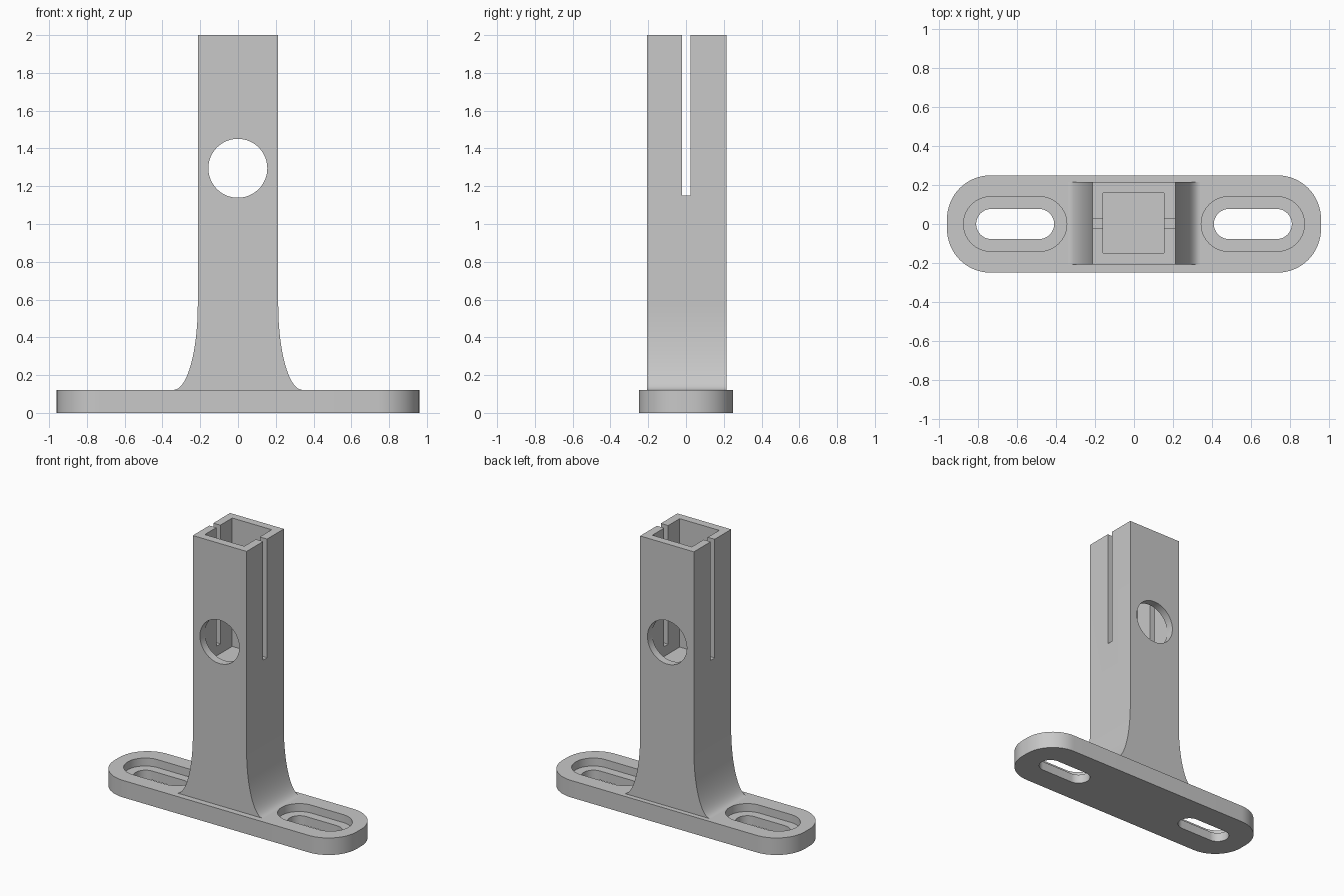
import bpy
import bmesh
from math import sin, cos, pi, radians

old = bpy.data.objects.get("Cube")
if old:
    bpy.data.objects.remove(old, do_unlink=True)

grey = bpy.data.materials.new("plain grey")
grey.use_nodes = True
grey.diffuse_color = (0.58, 0.58, 0.58, 1)
grey.node_tree.nodes["Principled BSDF"].inputs["Base Color"].default_value = (0.58, 0.58, 0.58, 1)


def prism(name, outline, depth):
    """Closed solid from a list of 3D points, extruded along a vector."""
    bm = bmesh.new()
    face = bm.faces.new([bm.verts.new(p) for p in outline])
    ext = bmesh.ops.extrude_face_region(bm, geom=[face])["geom"]
    bmesh.ops.translate(bm, vec=depth, verts=[v for v in ext if isinstance(v, bmesh.types.BMVert)])
    bmesh.ops.recalc_face_normals(bm, faces=bm.faces)
    mesh = bpy.data.meshes.new(name)
    bm.to_mesh(mesh)
    bm.free()
    mesh.materials.append(grey)
    obj = bpy.data.objects.new(name, mesh)
    bpy.context.collection.objects.link(obj)
    return obj


def rounded(name, cx, hx, hy, r, z0, z1, cy=0.0, steps=16):
    """Rounded rectangle plate; r equal to hy gives a stadium."""
    pts = []
    for q, (sx, sy) in enumerate([(1, 1), (-1, 1), (-1, -1), (1, -1)]):
        for i in range(steps + 1):
            a = (q + i / steps) * pi / 2
            pts.append((cx + sx * (hx - r) + r * cos(a), cy + sy * (hy - r) + r * sin(a), z0))
    return prism(name, pts, (0, 0, z1 - z0))


def box(name, x0, x1, y0, y1, z0, z1):
    return prism(name, [(x0, y0, z0), (x1, y0, z0), (x1, y1, z0), (x0, y1, z0)], (0, 0, z1 - z0))


def carve(obj, cutters):
    """Subtract the cutters, bake the result and drop the helpers."""
    for c in cutters:
        c.hide_render = True
        mod = obj.modifiers.new("cut", "BOOLEAN")
        mod.operation = "DIFFERENCE"
        mod.solver = "EXACT"
        mod.object = c
    graph = bpy.context.evaluated_depsgraph_get()
    mesh = bpy.data.meshes.new_from_object(obj.evaluated_get(graph))
    obj.modifiers.clear()
    obj.data = mesh
    for c in cutters:
        bpy.data.objects.remove(c, do_unlink=True)


# Base plate with a counterbored mounting slot on each side
PLATE = 0.122
base = rounded("base_plate", 0, 0.96, 0.25, 0.225, 0, PLATE)
cutters = []
for s in (-1, 1):
    cutters.append(rounded("recess_cutter", s * 0.61, 0.265, 0.14, 0.1399, 0.065, 0.2))
    cutters.append(rounded("slot_cutter", s * 0.61, 0.2, 0.077, 0.0769, -0.1, 0.2))
carve(base, cutters)

# Square post, flaring out into the plate on both sides
HALF, FOOT, RISE = 0.213, 0.34, 0.45
flare = [(FOOT, PLATE - 0.02)]
for i in range(25):
    a = i / 24 * pi / 2
    flare.append((FOOT - (FOOT - HALF) * sin(a), PLATE + RISE * (1 - cos(a))))
flare.append((HALF, 2.0))
profile = flare + [(-x, z) for x, z in reversed(flare)]
post = prism("post", [(x, -0.207, z) for x, z in profile], (0, 0.422, 0))

# Socket, side slits and round cross hole
hole = [(-0.001 + 0.156 * cos(i * pi / 32), -0.4, 1.295 + 0.156 * sin(i * pi / 32)) for i in range(64)]
carve(post, [
    box("socket_cutter", -0.158, 0.155, -0.15, 0.16, 1.08, 2.2),
    box("slit_cutter", -0.4, 0.4, -0.02, 0.025, 1.15, 2.3),
    prism("hole_cutter", hole, (0, 0.8, 0)),
])

# Smooth curved walls, crisp edges
bpy.ops.object.select_all(action="DESELECT")
for obj in (base, post):
    obj.select_set(True)
bpy.context.view_layer.objects.active = post
bpy.ops.object.shade_smooth_by_angle(angle=radians(30))
